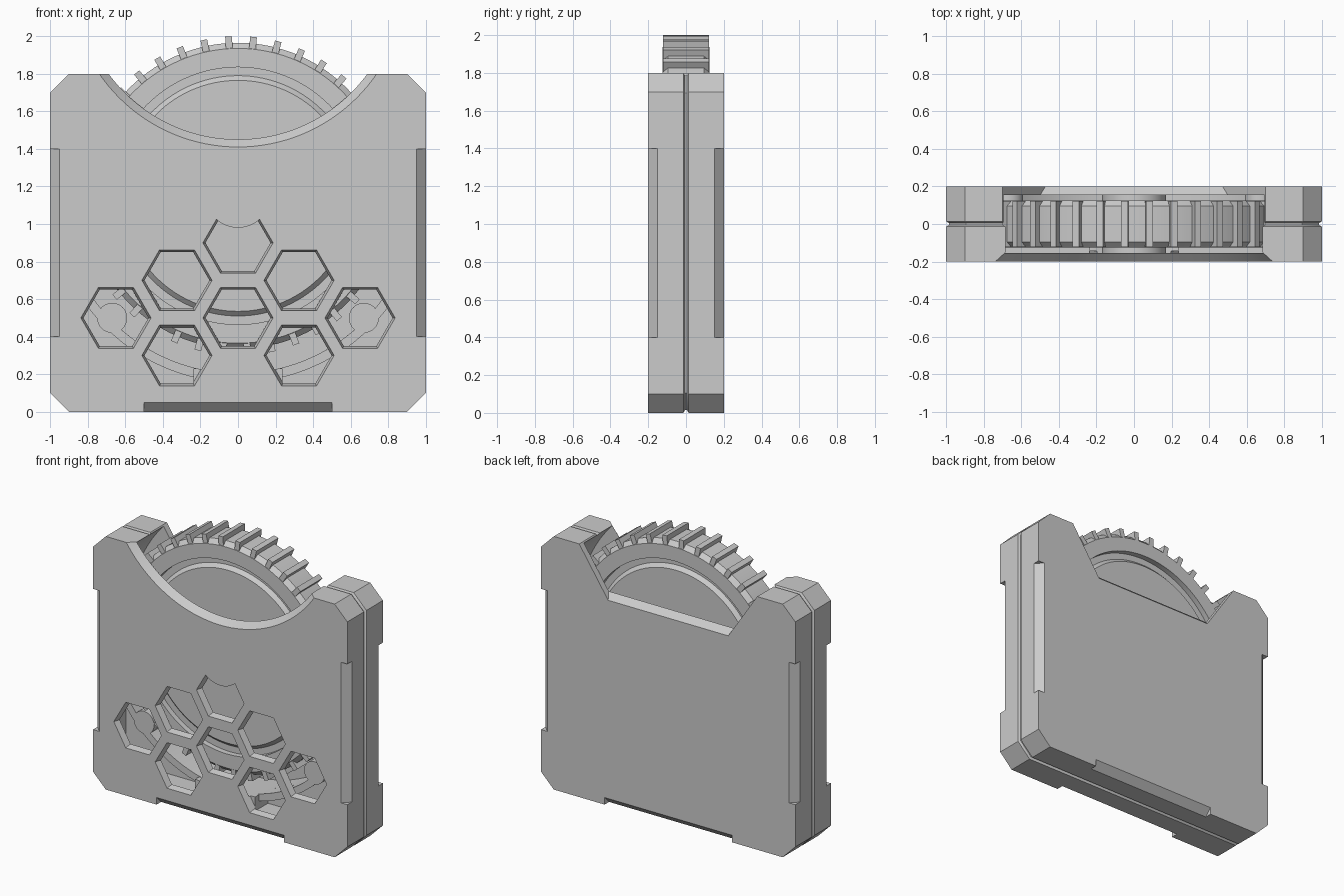
import bpy, bmesh, math
from mathutils import Matrix

if "Cube" in bpy.data.objects:
    bpy.data.objects.remove(bpy.data.objects["Cube"])

WZ = 1.15  # wheel axle height


def finish(bm, name):
    bmesh.ops.recalc_face_normals(bm, faces=bm.faces)
    me = bpy.data.meshes.new(name)
    bm.to_mesh(me)
    bm.free()
    ob = bpy.data.objects.new(name, me)
    bpy.context.collection.objects.link(ob)
    return ob


def loft(name, sections):
    """Closed solid through (y, [(x, z), ...]) sections."""
    bm = bmesh.new()
    rings = [[bm.verts.new((x, y, z)) for x, z in pts] for y, pts in sections]
    n = len(rings[0])
    for a, b in zip(rings, rings[1:]):
        for i in range(n):
            bm.faces.new((a[i], a[(i + 1) % n], b[(i + 1) % n], b[i]))
    bm.faces.new(rings[0])
    bm.faces.new(rings[-1])
    return finish(bm, name)


def prism(name, pts, y0, y1):
    return loft(name, [(y0, pts), (y1, pts)])


def circle(r, cx, cz, n=96):
    return [(cx + r * math.cos(2 * math.pi * i / n),
             cz + r * math.sin(2 * math.pi * i / n)) for i in range(n)]


def cut(ob, cutter):
    cutter.hide_render = True
    m = ob.modifiers.new("cut", 'BOOLEAN')
    m.operation, m.solver, m.object = 'DIFFERENCE', 'EXACT', cutter
    bpy.context.view_layer.objects.active = ob
    bpy.ops.object.modifier_apply(modifier=m.name)
    bpy.data.objects.remove(cutter)


def smooth(ob):
    bpy.ops.object.select_all(action='DESELECT')
    ob.select_set(True)
    bpy.context.view_layer.objects.active = ob
    bpy.ops.object.shade_smooth_by_angle(angle=math.radians(25))


def outline(d):
    a, c = 1 - d, 0.9 - d * 0.41
    lo, hi = d, 1.8 - d
    k = 0.1 + d * 0.41
    return [(-c, lo), (c, lo), (a, k), (a, 1.8 - k), (c, hi), (-c, hi), (-a, 1.8 - k), (-a, k)]


# Case: two halves meeting in a V groove at the seam
case = loft("case", [(-0.2, outline(0)), (-0.014, outline(0)), (-0.005, outline(0.015)),
                     (0.005, outline(0.015)), (0.014, outline(0)), (0.2, outline(0))])

# Round wheel cavity
cut(case, prism("cavity", circle(0.945, 0, WZ, 128), -0.155, 0.155))

# Curved, bevelled opening in the front plate
cut(case, loft("front_opening", [(-0.21, circle(0.904, 0, 2.305, 128)),
                                 (-0.15, circle(0.85, 0, 2.305, 128))]))


# Trapezoid opening in the back plate with bevelled sill
def trapezoid(z):
    x = 0.7 - (1.8 - z) * 0.67
    return [(-x, z), (x, z), (0.767, 1.9), (-0.767, 1.9)]


cut(case, loft("back_opening", [(0.0, trapezoid(1.5)), (0.155, trapezoid(1.5)),
                                (0.21, trapezoid(1.451))]))

# Stepped lower pocket behind the windows
cut(case, prism("pocket", [(-0.88, 0.85), (-0.88, 0.13), (-0.236, 0.13), (-0.236, 0.23),
                           (0.236, 0.23), (0.236, 0.13), (0.88, 0.13), (0.88, 0.85)], -0.155, 0.0))

# Hexagonal windows; the highest is trimmed round by the hub
for x, z in [(-0.65, 0.5), (0.65, 0.5), (-0.325, 0.7), (0.325, 0.7),
             (0, 0.9), (0, 0.5), (-0.325, 0.3), (0.325, 0.3)]:
    h = loft("window", [(-0.21, circle(0.19, x, z, 6)), (-0.145, circle(0.17, x, z, 6))])
    if z == 0.9:
        cut(h, prism("hub_trim", circle(0.17, 0, WZ, 64), -0.3, 0.0))
    cut(case, h)


# Chamfered grips on the side and bottom edges, front and back
def wedge(side, axis):
    bm = bmesh.new()
    tri = [(1.02, 0.13), (1.02, 0.22), (0.93, 0.22)]  # distance outward, depth
    ends = []
    for t in ((0.4, 1.4) if axis else (-0.5, 0.5)):
        ring = []
        for o, y in tri:
            p = (axis * o, side * y, t) if axis else (t, side * y, 1 - o)
            ring.append(bm.verts.new(p))
        ends.append(ring)
    for i in range(3):
        j = (i + 1) % 3
        bm.faces.new((ends[0][i], ends[0][j], ends[1][j], ends[1][i]))
    for e in ends:
        bm.faces.new(e)
    return finish(bm, "grip_cut")


for side in (-1, 1):
    for axis in (-1, 0, 1):
        cut(case, wedge(side, axis))
smooth(case)

# Thin guide wall around the lower half of the wheel
arc = [math.radians(205 + 130 * i / 48) for i in range(49)]
guide = [(r * math.cos(a), WZ + r * math.sin(a))
         for r, seq in ((0.945, arc), (0.995, arc[::-1])) for a in seq]
smooth(prism("guide_wall", guide, -0.1, 0.01))

# Screw posts and axle hub
for name, x in (("left_post", -0.67), ("right_post", 0.67)):
    smooth(prism(name, circle(0.08, x, 0.5, 32), -0.1, 0.16))
smooth(prism("axle_hub", circle(0.17, 0, WZ, 64), -0.16, 0.16))

# Thumb wheel: turned profile with a groove on both faces
half = [(0.615, -0.11), (0.64, -0.085), (0.685, -0.085), (0.685, -0.125),
        (0.785, -0.125), (0.815, -0.095)]
profile = half + [(r, -y) for r, y in reversed(half)]
wheel = loft("wheel", [(y, circle(r, 0, WZ, 120)) for r, y in profile])
smooth(wheel)

# Ribs around the wheel rim
bm = bmesh.new()
for i in range(40):
    turn = Matrix.Rotation(math.radians(9 * i + 5.6), 4, 'Y')
    place = (Matrix.Translation((0, 0, WZ)) @ turn @ Matrix.Translation((0, 0, 0.817))
             @ Matrix.Diagonal((0.036, 0.246, 0.066, 1)))
    bmesh.ops.create_cube(bm, size=1, matrix=place)
finish(bm, "wheel_ribs")
